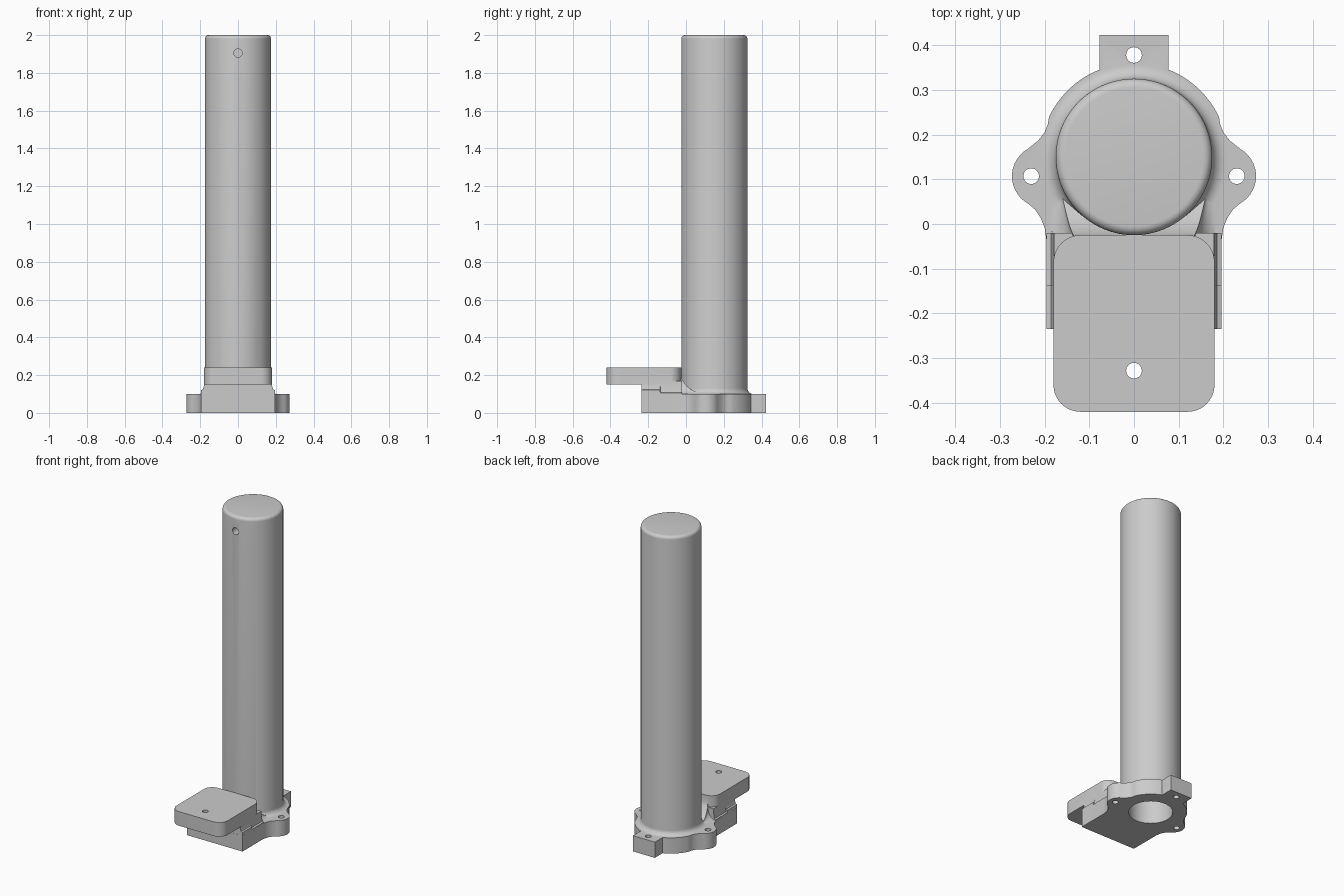
import bpy, bmesh
from math import sin, cos, pi, radians

if "Cube" in bpy.data.objects:
    bpy.data.objects.remove(bpy.data.objects["Cube"])

def finish(bm, name):
    bmesh.ops.recalc_face_normals(bm, faces=bm.faces)
    me = bpy.data.meshes.new(name)
    bm.to_mesh(me)
    bm.free()
    ob = bpy.data.objects.new(name, me)
    bpy.context.collection.objects.link(ob)
    return ob

def loft(name, sections):
    """Skin a list of equal-length closed rings and cap both ends."""
    bm = bmesh.new()
    rings = [[bm.verts.new(p) for p in s] for s in sections]
    n = len(rings[0])
    for a, b in zip(rings, rings[1:]):
        for i in range(n):
            j = (i + 1) % n
            bm.faces.new((a[i], a[j], b[j], b[i]))
    bm.faces.new(rings[0])
    bm.faces.new(rings[-1])
    return finish(bm, name)

def prism(name, outline, z0, z1):
    return loft(name, [[(x, y, z) for x, y in outline] for z in (z0, z1)])

def arc(cx, cy, r, a0, a1, n):
    return [(cx + r * cos(radians(a0 + (a1 - a0) * i / n)),
             cy + r * sin(radians(a0 + (a1 - a0) * i / n))) for i in range(n + 1)]

def mirrored(half):
    return half + [(-x, y) for x, y in reversed(half)]

def revolve(name, profile, cx, cy, n=96):
    return loft(name, [[(cx + r * cos(2 * pi * i / n), cy + r * sin(2 * pi * i / n), z)
                        for i in range(n)] for r, z in profile])

def boolean(ob, other, op):
    m = ob.modifiers.new(op, 'BOOLEAN')
    m.operation, m.object, m.solver = op, other, 'EXACT'
    bpy.context.view_layer.objects.active = ob
    bpy.ops.object.modifier_apply(modifier=m.name)
    bpy.data.objects.remove(other)

# Flange: back tab, round body, side ears and front foot
half = [(.077, .423), (.077, .345)]
half += arc(0, .15, .21, 68, 25, 14)
half += [(.193, .222), (.200, .205), (.214, .187)]
half += arc(.203, .107, .07, 60, -60, 20)
half += [(.222, .033), (.209, .014), (.200, -.008), (.196, -.035), (.196, -.235)]
body = prism("bracket_post", mirrored(half), 0, .10)

# Post with rounded top edge and a fillet into the flange
profile = [(.204, .04)]
profile += [(.206 - .031 * sin(pi / 2 * i / 6), .131 - .031 * cos(pi / 2 * i / 6)) for i in range(7)]
profile += arc(.155, 1.98, .02, 0, 90, 6)
post = revolve("post", profile, 0, .15)

# Raised foot below the platform, flaring at its sides
def foot_section(y, step):
    pts = [(.1955, .05), (.1955, step), (.186, step + .004), (.181, .14), (.179, .17)]
    return [(x, y, z) for x, z in mirrored(pts)]
foot = loft("foot", [foot_section(-.2345, .12), foot_section(-.137, .12),
                     foot_section(-.136, .105), foot_section(-.02, .105)])

# Front platform with rounded corners
plate = prism("platform", mirrored(arc(.12, -.085, .06, 90, 0, 10) +
                                   arc(.12, -.36, .06, 0, -90, 10)), .15, .24)

# Saddle sweeping from the platform down to the flange
sections = []
for i in range(15):
    t = i / 14
    a = pi / 2 * t
    y, z = .11 - .145 * cos(a), .239 - .14 * sin(a)
    w = .125 + .045 * t
    pts = [(.194, .05)]
    for k in range(7):
        s = pi / 2 * k / 6
        pts.append((.194 - (.194 - w) * sin(s), .098 + (z - .098) * (1 - cos(s))))
    sections.append([(px, y, pz) for px, pz in mirrored(pts)])
saddle = loft("saddle", sections)

for part in (post, foot, saddle, plate):
    boolean(body, part, 'UNION')

# Central bore, screw holes and the cross hole near the top
boolean(body, revolve("bore", [(.127, -.1), (.127, 1.95)], 0, .15, 64), 'DIFFERENCE')
for x, y in ((-.23, .107), (.23, .107), (0, .378), (0, -.328)):
    boolean(body, revolve("screw_hole", [(.0175, -.1), (.0175, .4)], x, y, 32), 'DIFFERENCE')
cross = loft("cross_hole", [[(x, y, z) for x, z in arc(0, 1.905, .022, 0, 345, 23)]
                            for y in (-.1, .1)])
boolean(body, cross, 'DIFFERENCE')

bpy.ops.object.select_all(action='DESELECT')
body.select_set(True)
bpy.context.view_layer.objects.active = body
bpy.ops.object.shade_smooth_by_angle(angle=radians(30))
